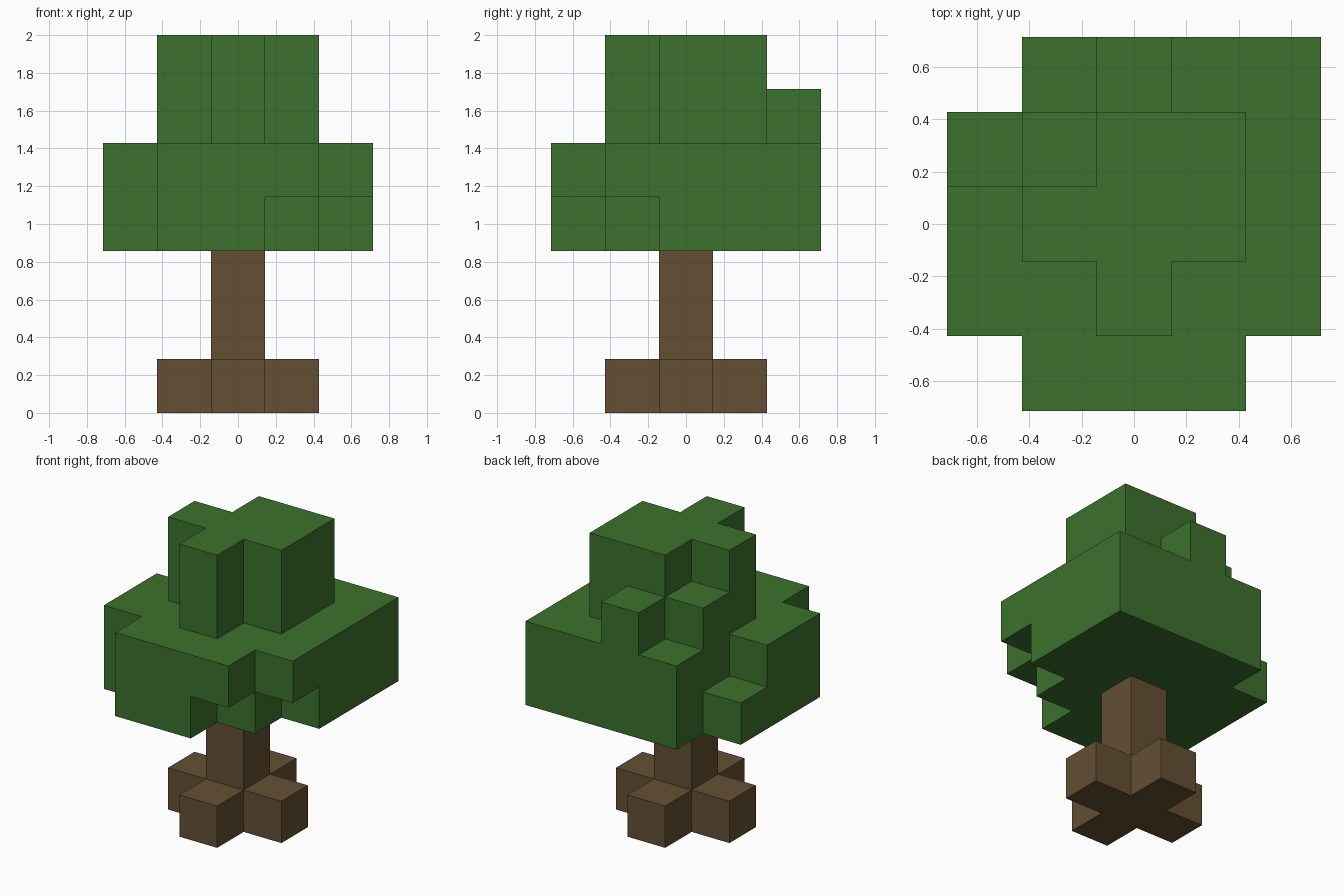
import bpy
import bmesh
from math import radians
from mathutils import Vector

if "Cube" in bpy.data.objects:
    bpy.data.objects.remove(bpy.data.objects["Cube"], do_unlink=True)

BLOCK = 2 / 7  # the tree is seven blocks tall


def make_material(name, colour):
    mat = bpy.data.materials.new(name)
    mat.use_nodes = True
    mat.diffuse_color = (*colour, 1)
    mat.node_tree.nodes["Principled BSDF"].inputs["Base Color"].default_value = (*colour, 1)
    return mat


def read_layer(plan, z):
    """Block cells of one layer; the first row of the plan is the back (+y)."""
    rows = plan.split()
    mid = len(rows) // 2
    return {(c - mid, mid - r, z)
            for r, row in enumerate(rows) for c, mark in enumerate(row) if mark == "#"}


def build_blocks(name, cells, mat):
    """One closed skin around all cells, with flat areas joined."""
    bm = bmesh.new()
    for cell in cells:
        centre = Vector(cell) + Vector((0, 0, 0.5))
        for axis in range(3):
            for sign in (-1, 1):
                normal, u, v = Vector((0, 0, 0)), Vector((0, 0, 0)), Vector((0, 0, 0))
                normal[axis] = sign
                if tuple(int(a + b) for a, b in zip(cell, normal)) in cells:
                    continue
                u[(axis + 1) % 3] = 1
                v = normal.cross(u)
                corners = [normal + u + v, normal - u + v, normal - u - v, normal + u - v]
                bm.faces.new([bm.verts.new((centre + c / 2) * BLOCK) for c in corners])
    bmesh.ops.remove_doubles(bm, verts=bm.verts, dist=0.001)
    bmesh.ops.dissolve_limit(bm, angle_limit=radians(1), verts=bm.verts, edges=bm.edges)
    bmesh.ops.recalc_face_normals(bm, faces=bm.faces)
    mesh = bpy.data.meshes.new(name)
    bm.to_mesh(mesh)
    bm.free()
    mesh.materials.append(mat)
    obj = bpy.data.objects.new(name, mesh)
    bpy.context.collection.objects.link(obj)
    return obj


bark = make_material("bark brown", (0.130, 0.080, 0.033))
leaf = make_material("leaf green", (0.045, 0.165, 0.026))

# Trunk with a cross of four roots
roots = read_layer(".#. ### .#.", 0)
stem = {(0, 0, z) for z in (1, 2)}
build_blocks("trunk", roots | stem, bark)

# Foliage, one plan per layer from the bottom up
plans = [
    ".#### ##### ##### ####. .##..",
    ".#### .#### ##### ##### .###.",
    "..#.. .###. .###. ..#.. .....",
    "..... ..##. .###. ..#.. .....",
]
foliage = set()
for level, plan in enumerate(plans, start=3):
    foliage |= read_layer(plan, level)
build_blocks("foliage", foliage, leaf)
